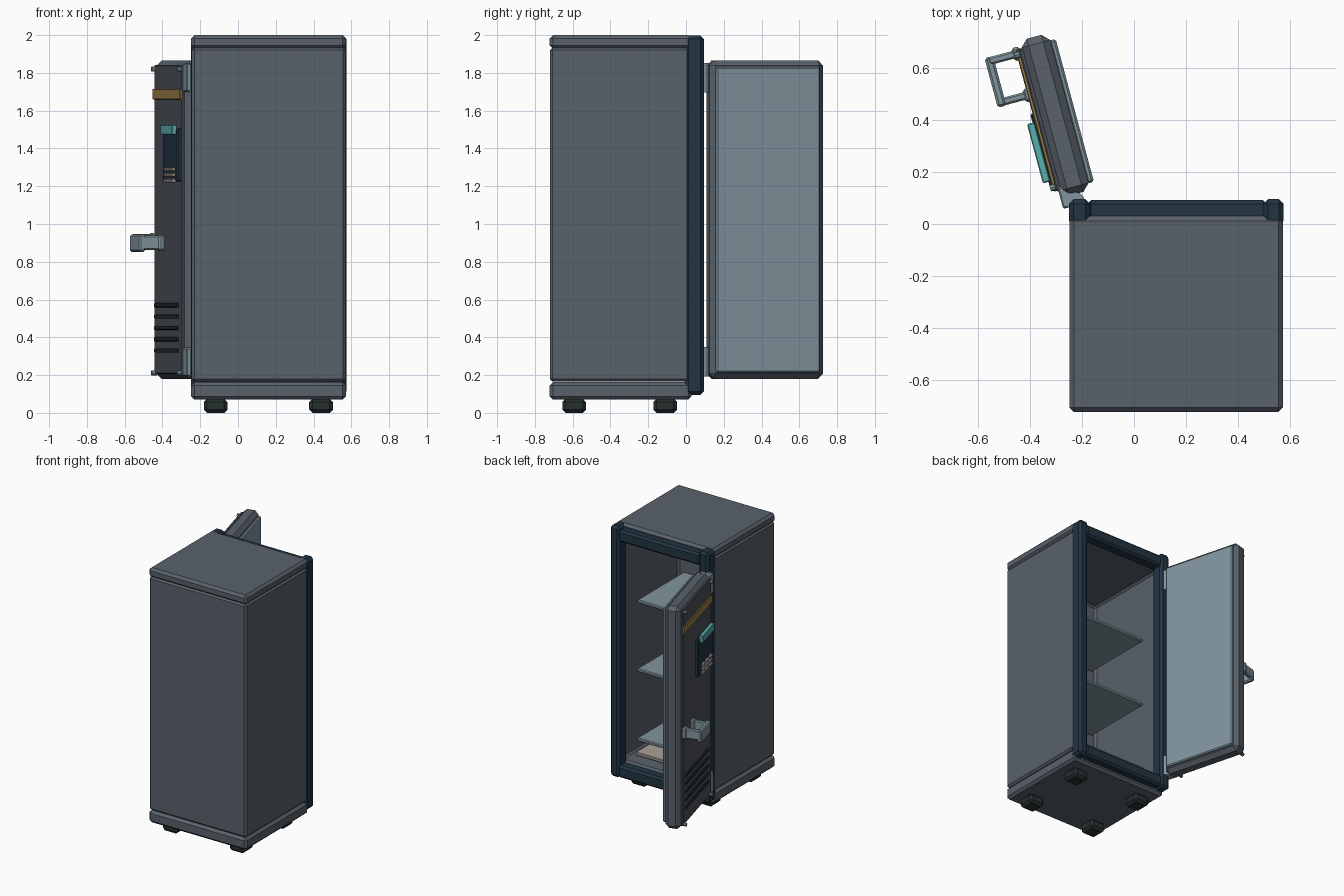
import bpy, bmesh, math
from mathutils import Matrix, Vector

if "Cube" in bpy.data.objects:
    bpy.data.objects.remove(bpy.data.objects["Cube"])


def mat(name, rgb):
    m = bpy.data.materials.new(name)
    m.diffuse_color = (*rgb, 1)
    m.use_nodes = True
    m.node_tree.nodes["Principled BSDF"].inputs["Base Color"].default_value = m.diffuse_color
    return m


STEEL = mat("steel", (0.10, 0.12, 0.145))
NAVY = mat("navy", (0.016, 0.035, 0.055))
PALE = mat("pale_metal", (0.22, 0.30, 0.34))
DARK = mat("rubber", (0.02, 0.03, 0.03))
SKIN = mat("door_steel", (0.07, 0.08, 0.095))
GOLD = mat("gold", (0.33, 0.21, 0.06))
TEAL = mat("teal", (0.10, 0.42, 0.42))
KEY = mat("key_grey", (0.40, 0.36, 0.33))

# Door frame of reference: x along the door, y outward, hinged 105 degrees open
DOOR = Matrix.Translation((-0.23, 0.095, 0)) @ Matrix.Rotation(math.radians(105), 4, 'Z')
WORLD = Matrix.Identity(4)


def finish(name, bm, material, bevel, matrix):
    me = bpy.data.meshes.new(name)
    bm.to_mesh(me)
    bm.free()
    ob = bpy.data.objects.new(name, me)
    bpy.context.collection.objects.link(ob)
    ob.matrix_world = matrix
    me.materials.append(material)
    if bevel:
        mod = ob.modifiers.new("chamfer", 'BEVEL')
        mod.width = bevel
        mod.segments = 1
        mod.limit_method = 'ANGLE'
    return ob


def box_mesh(x, y, z):
    bm = bmesh.new()
    bmesh.ops.create_cube(bm, size=1)
    for v in bm.verts:
        v.co = Vector([(r[0] + r[1]) / 2 + c * (r[1] - r[0]) for c, r in zip(v.co, (x, y, z))])
    bm.normal_update()
    return bm


def box(name, x, y, z, material, bevel=0.0, matrix=WORLD):
    return finish(name, box_mesh(x, y, z), material, bevel, matrix)


def cylinder(name, loc, r, depth, material, matrix=WORLD, rot=WORLD, sides=12):
    bm = bmesh.new()
    bmesh.ops.create_cone(bm, cap_ends=True, segments=sides, radius1=r, radius2=r, depth=depth,
                          matrix=Matrix.Translation(loc) @ rot)
    return finish(name, bm, material, 0, matrix)


# Hollow cabinet, open towards +y
bm = box_mesh((-0.245, 0.57), (-0.72, 0.02), (0.165, 1.935))
front = [f for f in bm.faces if f.normal.y > 0.9]
bmesh.ops.inset_region(bm, faces=front, thickness=0.055)
inner = bmesh.ops.extrude_discrete_faces(bm, faces=front)["faces"]
bmesh.ops.translate(bm, verts=inner[0].verts[:], vec=(0, -0.685, 0))
finish("cabinet_shell", bm, STEEL, 0.014, WORLD)

# Top cap, plinth and feet
box("top_cap", (-0.248, 0.572), (-0.722, 0.03), (1.928, 2.0), STEEL, 0.018)
box("plinth", (-0.248, 0.572), (-0.722, 0.03), (0.07, 0.163), STEEL, 0.018)
for i, x in enumerate((-0.118, 0.44)):
    for j, y in enumerate((-0.592, -0.11)):
        box(f"foot_{i}{j}", (x - 0.063, x + 0.063), (y - 0.063, y + 0.063), (0, 0.075), DARK, 0.018)

# Dark opening frame
box("frame_post_hinge", (-0.25, -0.168), (-0.006, 0.095), (0.095, 1.997), NAVY, 0.018)
box("frame_post_latch", (0.496, 0.574), (-0.006, 0.095), (0.095, 1.997), NAVY, 0.018)
box("frame_lintel", (-0.18, 0.51), (0.0, 0.092), (1.885, 1.975), NAVY, 0.015)
box("frame_sill", (-0.18, 0.51), (0.0, 0.092), (0.1, 0.19), NAVY, 0.015)

# Shelves and floor liner
for i, z in enumerate((0.335, 0.86, 1.38)):
    box(f"shelf_{i}", (-0.17, 0.48), (-0.66, -0.10), (z - 0.025, z), PALE, 0.006)
box("floor_liner", (-0.17, 0.48), (-0.66, -0.08), (0.21, 0.235), KEY, 0.005)

# Door slab, inner liner and outer skin
box("door_slab", (0.018, 0.642), (-0.07, 0.044), (0.18, 1.866), STEEL, 0.028, DOOR)
box("door_liner", (0.045, 0.613), (-0.091, -0.065), (0.215, 1.832), PALE, 0.008, DOOR)
box("door_skin", (0.045, 0.612), (0.035, 0.058), (0.205, 1.842), SKIN, 0.006, DOOR)
box("gold_stripe", (0.048, 0.61), (0.05, 0.068), (1.66, 1.715), GOLD, 0.003, DOOR)

# Door bolts
tilt = Matrix.Rotation(math.pi / 2, 4, 'X')
for i, u in enumerate((0.065, 0.592)):
    for j, z in enumerate((0.212, 1.82)):
        cylinder(f"door_bolt_{i}{j}", (u, 0.063, z), 0.013, 0.03, PALE, DOOR, tilt, 8)

# Control panel with screen and keys
box("control_panel", (0.06, 0.36), (0.05, 0.078), (1.225, 1.505), NAVY, 0.006, DOOR)
box("screen", (0.09, 0.325), (0.07, 0.1), (1.473, 1.525), TEAL, 0.004, DOOR)
for i in range(3):
    for j in range(3):
        u, z = 0.13 + 0.07 * i, 1.23 + 0.03 * j
        box(f"key_{i}{j}", (u - 0.022, u + 0.022), (0.07, 0.094), (z - 0.01, z + 0.01), KEY, 0.003, DOOR)

# Vent slats
for i in range(5):
    z = 0.33 + 0.06 * i
    box(f"vent_slat_{i}", (0.11, 0.575), (0.05, 0.069), (z - 0.011, z + 0.011), DARK, 0.004, DOOR)

# Handle: two mounts, two arms and a grip
for i, (u, dz) in enumerate(((0.432, 0.0), (0.596, 0.01))):
    box(f"handle_mount_{i}", (u - 0.026, u + 0.026), (0.05, 0.085), (0.857 + dz, 0.943 + dz), PALE, 0.01, DOOR)
    box(f"handle_arm_{i}", (u - 0.015, u + 0.015), (0.07, 0.18), (0.862 + dz, 0.938 + dz), PALE, 0.007, DOOR)
box("handle_grip", (0.415, 0.612), (0.158, 0.192), (0.853, 0.945), PALE, 0.009, DOOR)

# Hinges: knuckle plus leaf on the door edge and on the frame
for i, z in enumerate((0.27, 1.775)):
    cylinder(f"hinge_knuckle_{i}", (-0.225, 0.087, z), 0.036, 0.155, PALE)
    box(f"hinge_leaf_{i}", (-0.025, 0.06), (0.005, 0.05), (z - 0.075, z + 0.075), PALE, 0.006, DOOR)
